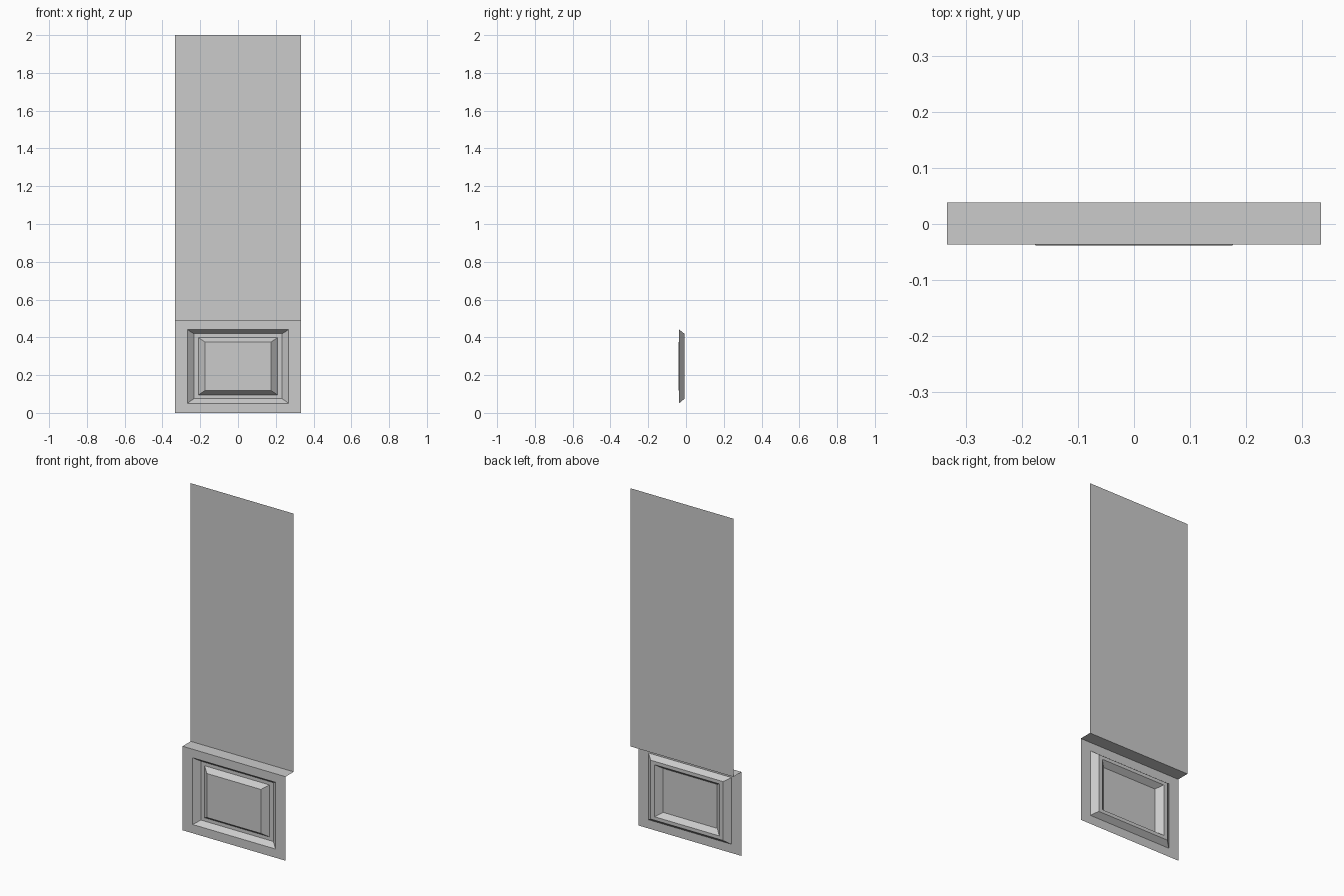
import bpy

if "Cube" in bpy.data.objects:
    bpy.data.objects.remove(bpy.data.objects["Cube"])

HALF_W = 0.333
WALL_Y, FRONT_Y, RECESS_Y, RAISED_Y = 0.0385, -0.0365, -0.008, -0.0385
LEDGE_Z, TOP_Z = 0.491, 2.0


def make_object(name, verts, faces):
    mesh = bpy.data.meshes.new(name)
    mesh.from_pydata(verts, [], faces)
    mesh.update()
    obj = bpy.data.objects.new(name, mesh)
    bpy.context.collection.objects.link(obj)
    return obj


def ring(half_w, z0, z1, y):
    """Rectangle facing the front (-y)."""
    return [(-half_w, y, z0), (half_w, y, z0), (half_w, y, z1), (-half_w, y, z1)]


def nested_rings(name, rings, cap=False):
    """Bridge consecutive rectangles, optionally filling the innermost one."""
    verts = [v for r in rings for v in ring(*r)]
    faces = []
    for k in range(len(rings) - 1):
        a, b = 4 * k, 4 * k + 4
        for i in range(4):
            j = (i + 1) % 4
            faces.append((a + i, a + j, b + j, b + i))
    if cap:
        n = len(verts)
        faces.append((n - 4, n - 3, n - 2, n - 1))
    return make_object(name, verts, faces)


# Upper wall and the ledge below it, as an open sheet
make_object("upper_wall", ring(HALF_W, LEDGE_Z, TOP_Z, WALL_Y), [(0, 1, 2, 3)])
make_object("ledge", [(-HALF_W, FRONT_Y, LEDGE_Z), (HALF_W, FRONT_Y, LEDGE_Z),
                      (HALF_W, WALL_Y, LEDGE_Z), (-HALF_W, WALL_Y, LEDGE_Z)],
            [(0, 1, 2, 3)])

# Wainscot frame around the recess
opening = (0.268, 0.051, 0.441, FRONT_Y)
nested_rings("wainscot_frame", [(HALF_W, 0.0, LEDGE_Z, FRONT_Y), opening])

# Sloped recess, flat groove and raised centre panel
nested_rings("raised_panel", [
    opening,
    (0.234, 0.075, 0.419, RECESS_Y),
    (0.210, 0.095, 0.399, RECESS_Y),
    (0.175, 0.118, 0.375, RAISED_Y),
], cap=True)
